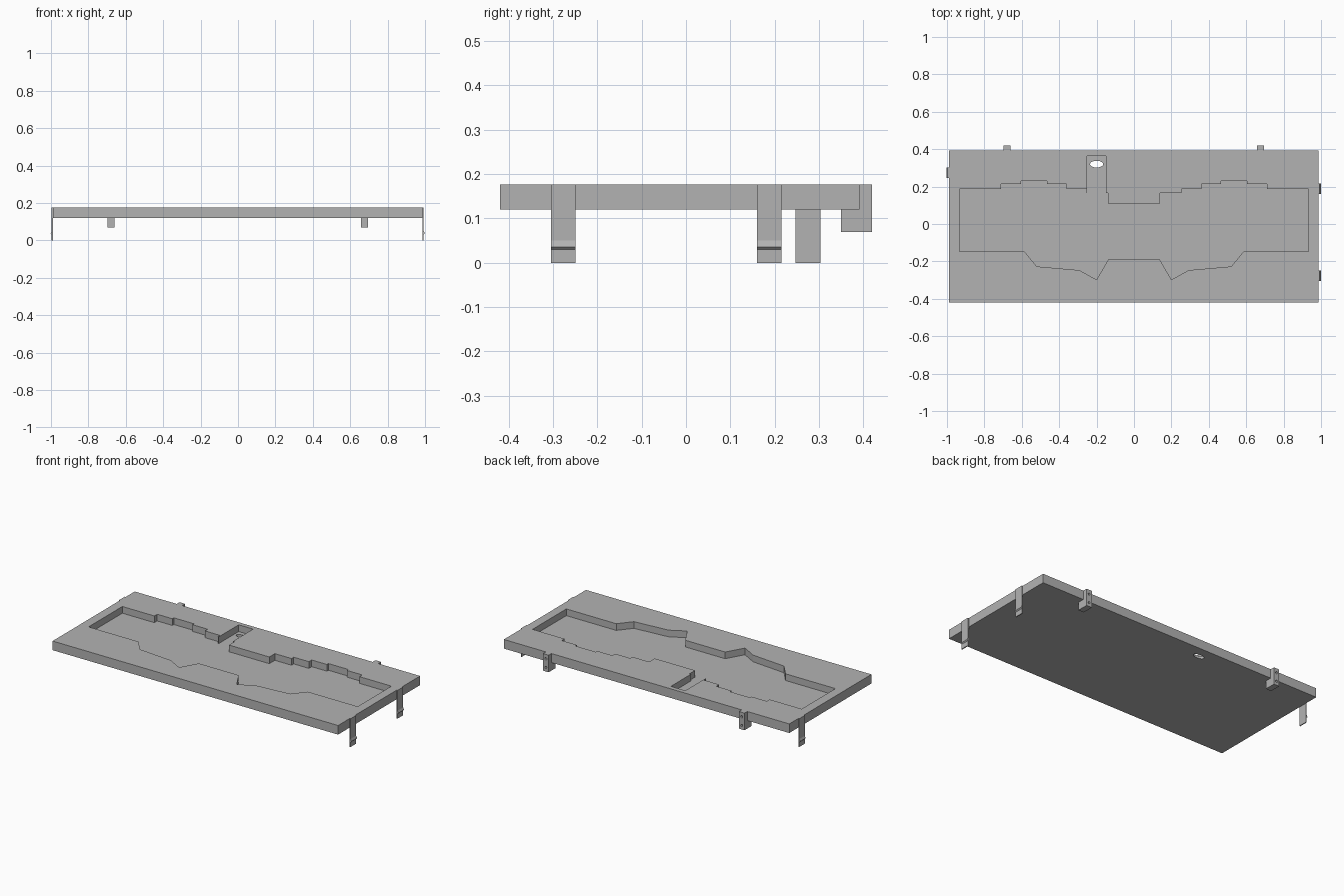
import bpy, bmesh, math
from mathutils import Vector

cube = bpy.data.objects.get("Cube")
if cube:
    bpy.data.objects.remove(cube, do_unlink=True)

grey = bpy.data.materials.new("plain_grey")
grey.use_nodes = True
grey.diffuse_color = (0.45, 0.45, 0.45, 1)
grey.node_tree.nodes["Principled BSDF"].inputs["Base Color"].default_value = grey.diffuse_color


def prism(name, outline, offset):
    """Extrude a closed outline of 3D points along an offset."""
    bm = bmesh.new()
    face = bm.faces.new([bm.verts.new(p) for p in outline])
    new = bmesh.ops.extrude_face_region(bm, geom=[face])["geom"]
    bmesh.ops.translate(bm, vec=Vector(offset),
                        verts=[v for v in new if isinstance(v, bmesh.types.BMVert)])
    bmesh.ops.recalc_face_normals(bm, faces=bm.faces)
    mesh = bpy.data.meshes.new(name)
    bm.to_mesh(mesh)
    bm.free()
    mesh.materials.append(grey)
    obj = bpy.data.objects.new(name, mesh)
    bpy.context.collection.objects.link(obj)
    return obj


def cut(target, cutter):
    """Subtract the cutter from the target and remove it."""
    mod = target.modifiers.new("cut", "BOOLEAN")
    mod.operation, mod.solver, mod.object = "DIFFERENCE", "EXACT", cutter
    cutter.hide_render = True
    bpy.context.view_layer.objects.active = target
    bpy.ops.object.modifier_apply(modifier=mod.name)
    bpy.data.objects.remove(cutter, do_unlink=True)


def ring(n):
    return [(math.cos(math.tau * i / n), math.sin(math.tau * i / n)) for i in range(n)]


BASE, TOP, FLOOR = 0.12, 0.177, 0.135

# Tray slab
tray = prism("tray", [(-0.99, -0.42, BASE), (0.987, -0.42, BASE),
                      (0.987, 0.392, BASE), (-0.99, 0.392, BASE)], (0, 0, TOP - BASE))

# Stepped recess: one half outline, mirrored, with a slot on one side
half = [(0.14, 0.11), (0.14, 0.165), (0.255, 0.165), (0.255, 0.187), (0.36, 0.187),
        (0.36, 0.215), (0.465, 0.215), (0.465, 0.23), (0.605, 0.23), (0.605, 0.215),
        (0.71, 0.215), (0.71, 0.187), (0.932, 0.187), (0.932, -0.147), (0.586, -0.147),
        (0.52, -0.227), (0.292, -0.247), (0.2, -0.298), (0.138, -0.19)]
slot = [(-0.25, 0.165), (-0.25, 0.364), (-0.15, 0.364), (-0.15, 0.165)]
other = [(-x, y) for x, y in reversed(half)]
outline = half + other[:-2] + slot + other[-2:]
cut(tray, prism("recess_cutter", [(x, y, FLOOR) for x, y in outline], (0, 0, 0.1)))

# Oval hole through the slot floor
cut(tray, prism("hole_cutter", [(-0.2 + 0.035 * c, 0.32 + 0.018 * s, 0.1)
                                for c, s in ring(32)], (0, 0, 0.1)))

# Rear brackets: back plate with a foot under the tray and two screw holes
bracket = [(0.392, TOP), (0.42, TOP), (0.42, 0.07), (0.35, 0.07), (0.35, BASE), (0.392, BASE)]
for side, x in (("left", 0.677), ("right", -0.68)):
    obj = prism(side + "_bracket", [(x - 0.019, y, z) for y, z in bracket], (0.038, 0, 0))
    for z0 in (0.15, 0.095):
        cut(obj, prism("screw_cutter", [(x + 0.007 * c, 0.405, z0 + 0.007 * s)
                                        for c, s in ring(16)], (0, 0.03, 0)))

# Side clips: thin strips with a small outward catch near the tip
clip = [(0, TOP), (0.006, TOP), (0.006, 0.05), (0.012, 0.036), (0.006, 0.03),
        (0.006, 0), (0, 0)]
for name, edge, sign, y in (("left_front_clip", 0.987, 1, -0.305),
                            ("left_rear_clip", 0.987, 1, 0.16),
                            ("right_rear_clip", -0.99, -1, 0.247)):
    prism(name, [(edge + sign * x, y, z) for x, z in clip], (0, 0.056, 0))
